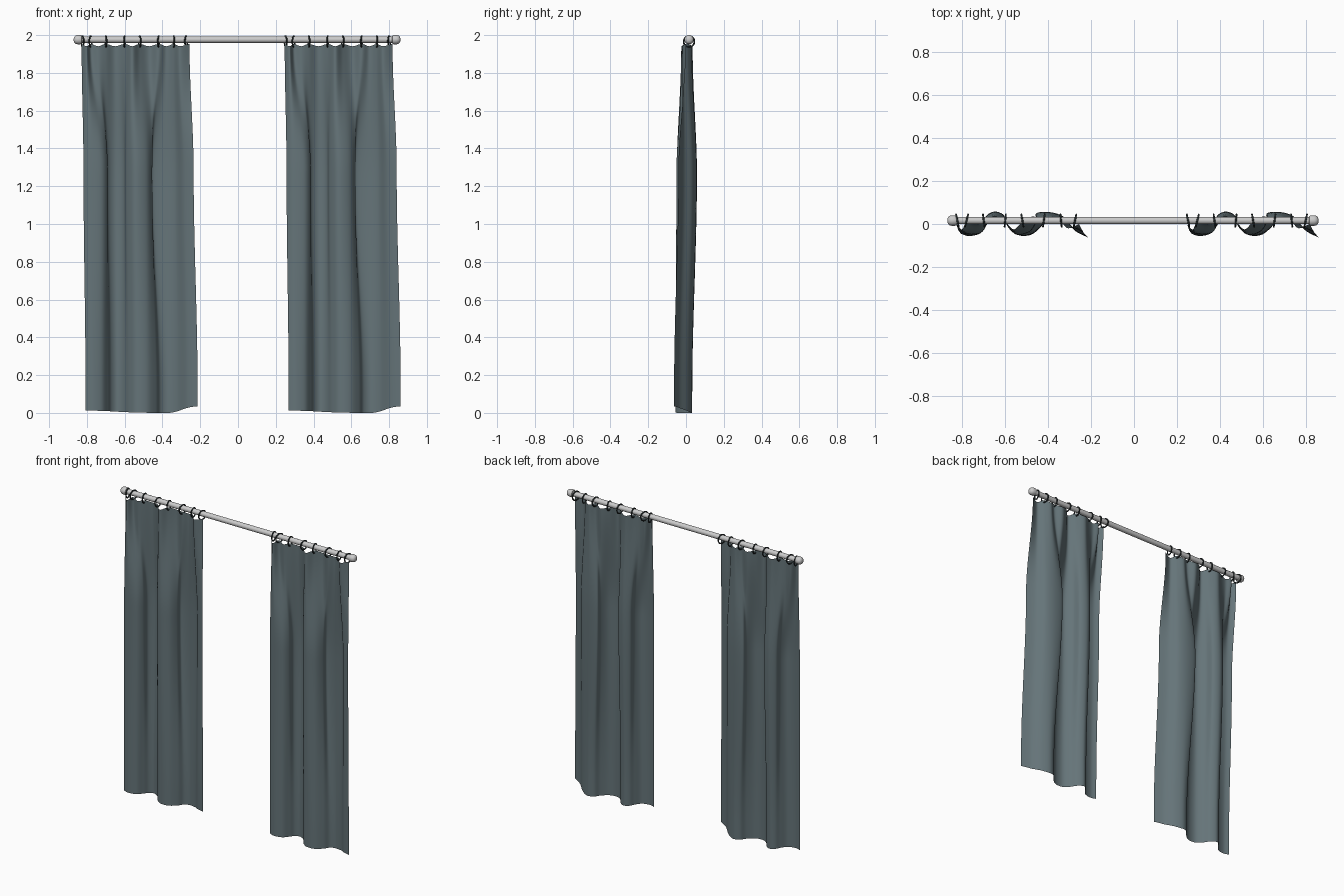
import bpy, bmesh, math
from mathutils import Vector

if "Cube" in bpy.data.objects:
    bpy.data.objects.remove(bpy.data.objects["Cube"])

ROD_Y, ROD_Z = 0.016, 1.976
SHIFT = 1.075
RINGS = [-0.823, -0.78, -0.70, -0.60, -0.52, -0.42, -0.34, -0.275]


def material(name, col):
    m = bpy.data.materials.new(name)
    m.diffuse_color = (*col, 1)
    m.use_nodes = True
    m.node_tree.nodes["Principled BSDF"].inputs["Base Color"].default_value = m.diffuse_color
    return m


cloth = material("cloth", (0.13, 0.175, 0.19))
dark = material("dark_metal", (0.03, 0.04, 0.042))


def spline(pts, u):
    """Catmull-Rom point on a control polygon, u in 0..1."""
    t = u * (len(pts) - 1)
    i = min(int(t), len(pts) - 2)
    f = t - i
    p = [Vector(pts[max(0, min(len(pts) - 1, k))]) for k in (i - 1, i, i + 1, i + 2)]
    return 0.5 * (2 * p[1] + (p[2] - p[0]) * f + (2 * p[0] - 5 * p[1] + 4 * p[2] - p[3]) * f ** 2
                  + (3 * p[1] - p[0] - 3 * p[2] + p[3]) * f ** 3)


def finish(name, bm, mat=None):
    me = bpy.data.meshes.new(name)
    bm.to_mesh(me)
    bm.free()
    for f in me.polygons:
        f.use_smooth = True
    if mat:
        me.materials.append(mat)
    ob = bpy.data.objects.new(name, me)
    bpy.context.collection.objects.link(ob)
    return ob


# Curtain cross-sections (x, y): pinched top, deep middle folds, relaxed hem
mids = [-0.025, 0.0, 0.035, -0.025, 0.035, 0.03, -0.02]
TOP = []
for i, x in enumerate(RINGS):
    TOP.append((x, 0.01))
    if i < 7:
        TOP.append(((x + RINGS[i + 1]) / 2, mids[i]))
TOP[0], TOP[-1] = (-0.828, 0.0), (-0.257, 0.0)
MID = [(-0.818, -0.03), (-0.78, -0.048), (-0.72, -0.045), (-0.69, -0.01), (-0.69, 0.035),
       (-0.65, 0.058), (-0.605, 0.04), (-0.59, -0.01), (-0.545, -0.05), (-0.485, -0.035),
       (-0.455, 0.01), (-0.455, 0.05), (-0.39, 0.055), (-0.33, 0.035), (-0.29, -0.01), (-0.235, -0.04)]
HEM = [(-0.807, -0.045), (-0.77, -0.056), (-0.72, -0.045), (-0.69, -0.01), (-0.67, 0.02),
       (-0.64, 0.033), (-0.605, 0.015), (-0.575, -0.025), (-0.535, -0.053), (-0.48, -0.05),
       (-0.435, -0.015), (-0.41, 0.02), (-0.37, 0.032), (-0.32, 0.01), (-0.27, -0.035), (-0.214, -0.063)]


def smooth(t):
    t = max(0.0, min(1.0, t))
    return t * t * (3 - 2 * t)


def curtain(name, dx):
    bm = bmesh.new()
    nu, nv = 112, 48
    rows = []
    for j in range(nv + 1):
        v = j / nv
        row = []
        for i in range(nu + 1):
            u = i / nu
            z0 = 0.012 - 0.012 * smooth(u / 0.7) + 0.035 * smooth((u - 0.8) / 0.2)
            z1 = 1.953 - 0.012 * math.sin(math.pi * 7 * u) ** 2
            a, b, c = spline(TOP, u), spline(MID, u), spline(HEM, u)
            p = a.lerp(b, smooth(v / 0.35)) if v < 0.35 else b.lerp(c, smooth((v - 0.35) / 0.6))
            row.append(bm.verts.new((p.x + dx, p.y, z1 + (z0 - z1) * v)))
        rows.append(row)
    for r, s in zip(rows, rows[1:]):
        for i in range(nu):
            bm.faces.new((r[i], s[i], s[i + 1], r[i + 1]))
    return finish(name, bm, cloth)


def revolve(name, prof, seg=32):
    """Revolve (x, radius) points around the rod axis."""
    bm = bmesh.new()
    rings = [[bm.verts.new((x, ROD_Y + r * math.cos(2 * math.pi * k / seg),
                            ROD_Z + r * math.sin(2 * math.pi * k / seg))) for k in range(seg)]
             for x, r in prof]
    for a, b in zip(rings, rings[1:]):
        for k in range(seg):
            bm.faces.new((a[k], b[k], b[(k + 1) % seg], a[(k + 1) % seg]))
    bm.faces.new(rings[0])
    bm.faces.new(rings[-1])
    bmesh.ops.recalc_face_normals(bm, faces=bm.faces)
    ob = finish(name, bm)
    bpy.ops.object.select_all(action='DESELECT')
    bpy.context.view_layer.objects.active = ob
    ob.select_set(True)
    bpy.ops.object.shade_smooth_by_angle(angle=math.radians(40))
    return ob


# Rod and rounded end caps
revolve("rod", [(-0.84, 0.017), (0.83, 0.017)])
cap = [(0, 0.017), (0.002, 0.022), (0.008, 0.0245), (0.024, 0.0245),
       (0.034, 0.022), (0.041, 0.015), (0.044, 0.006)]
revolve("left_end_cap", [(-0.826 - x, r) for x, r in cap])
revolve("right_end_cap", [(0.816 + x, r) for x, r in cap])

# Curtains and their hanging rings
for side, dx in (("left", 0), ("right", SHIFT)):
    curtain(side + "_curtain", dx)
    for i, x in enumerate(RINGS):
        tilt = math.radians((12, -14, 8, -6, 10, -8, 6, -12)[i])
        bpy.ops.mesh.primitive_torus_add(major_radius=0.029, minor_radius=0.0042, major_segments=28,
                                         minor_segments=8, location=(x + dx, ROD_Y, 1.966),
                                         rotation=(0, math.pi / 2, tilt))
        ring = bpy.context.object
        ring.name = f"{side}_ring_{i + 1}"
        ring.data.materials.append(dark)
        bpy.ops.object.shade_smooth()
